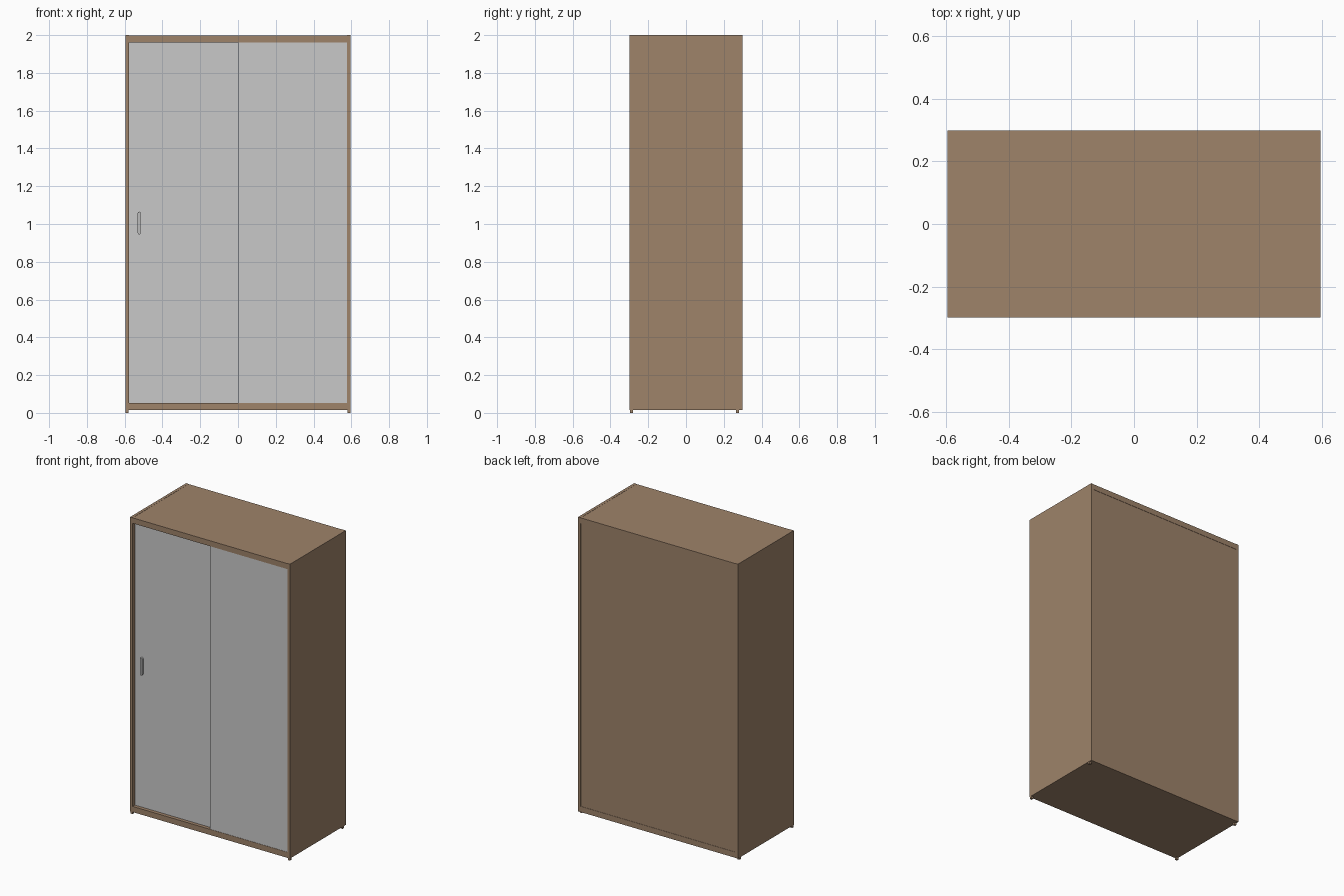
import bpy, bmesh, math

if "Cube" in bpy.data.objects:
    bpy.data.objects.remove(bpy.data.objects["Cube"])


def material(name, rgb):
    m = bpy.data.materials.new(name)
    m.diffuse_color = (*rgb, 1)
    m.use_nodes = True
    m.node_tree.nodes["Principled BSDF"].inputs["Base Color"].default_value = m.diffuse_color
    return m


wood = material("brown_wood", (0.342, 0.227, 0.144))
grey = material("light_grey", (0.584, 0.584, 0.584))
metal = material("handle_grey", (0.50, 0.50, 0.50))


def finish(name, bm, mat):
    bmesh.ops.recalc_face_normals(bm, faces=bm.faces)
    me = bpy.data.meshes.new(name)
    bm.to_mesh(me)
    bm.free()
    me.materials.append(mat)
    ob = bpy.data.objects.new(name, me)
    bpy.context.collection.objects.link(ob)
    return ob


def box(name, x, y, z, mat):
    """Box from (min, max) ranges on each axis."""
    bm = bmesh.new()
    bmesh.ops.create_cube(bm, size=1)
    for v in bm.verts:
        v.co = [r[0] + (c + 0.5) * (r[1] - r[0]) for r, c in zip((x, y, z), v.co)]
    return finish(name, bm, mat)


W, D, H = 0.596, 0.298, 2.0      # half width, half depth, height
IN, FOOT, RAIL = 0.577, 0.015, 0.038

# Carcass: side panels, top and bottom boards, back panel
for side, s in (("left", -1), ("right", 1)):
    box(side + "_side_panel", sorted((s * IN, s * W)), (-D, D), (FOOT, H), wood)
box("top_board", (-IN, IN), (-D, D), (H - RAIL, H - 0.001), wood)
box("bottom_board", (-IN, IN), (-D, D), (FOOT, FOOT + RAIL), wood)
box("back_panel", (-IN, IN), (D - 0.016, D - 0.002), (FOOT + RAIL, H - RAIL), wood)

# Sliding doors: the left one runs behind the right one
z_door = (FOOT + RAIL, H - RAIL)
box("left_door", (-IN, 0.02), (-0.274, -0.258), z_door, grey)
box("right_door", (0, IN), (-0.296, -0.278), z_door, grey)

# Small feet under the corners
for side, s in (("left", -1), ("right", 1)):
    for end, y in (("front", (-0.296, -0.281)), ("back", (0.265, 0.280))):
        box(f"{end}_{side}_foot", sorted((s * 0.580, s * 0.595)), y, (0, FOOT), wood)

# Upright handle with rounded ends on the left door
bm = bmesh.new()
r, half, n = 0.008, 0.052, 8
outline = []
for sign in (1, -1):
    for i in range(n + 1):
        a = math.pi * i / n
        outline.append((-0.523 + sign * r * math.cos(a), -0.274,
                        1.005 + sign * (half + r * math.sin(a))))
face = bm.faces.new([bm.verts.new(p) for p in outline])
ext = bmesh.ops.extrude_face_region(bm, geom=[face])
for v in ext["geom"]:
    if isinstance(v, bmesh.types.BMVert):
        v.co.y -= 0.012
finish("door_handle", bm, metal)
